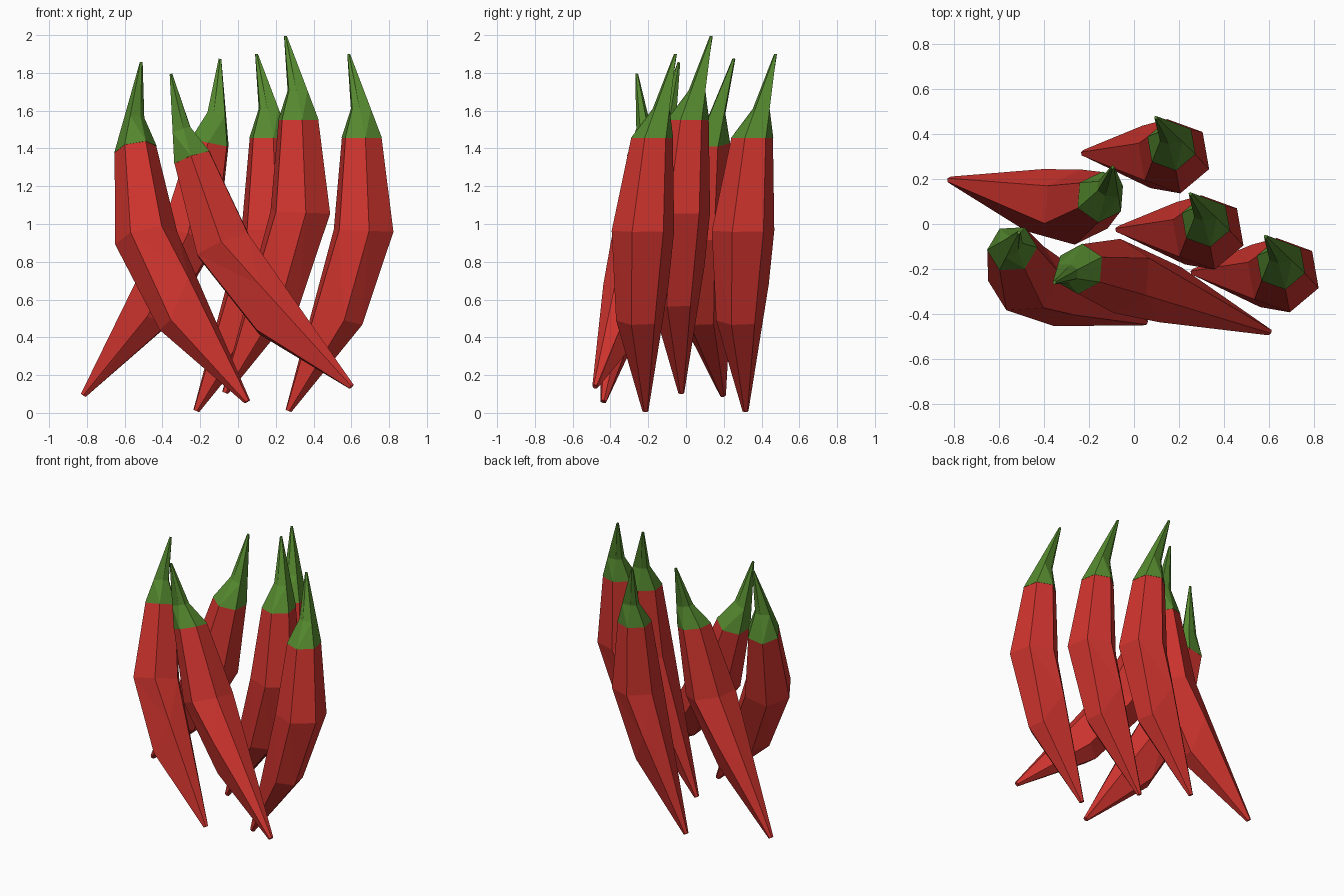
import bpy, bmesh, math
from mathutils import Vector, Matrix

if "Cube" in bpy.data.objects:
    bpy.data.objects.remove(bpy.data.objects["Cube"])


def material(name, rgb):
    m = bpy.data.materials.new(name)
    m.diffuse_color = (*rgb, 1)
    m.use_nodes = True
    m.node_tree.nodes["Principled BSDF"].inputs["Base Color"].default_value = m.diffuse_color
    return m


RED = material("pepper red", (0.62, 0.034, 0.027))
GREEN = material("stem green", (0.09, 0.25, 0.028))

# Model pepper: six-sided rings (centre x, y, z, radius, tilt), top to bottom
BODY = [(0.655, -0.18, 1.455, 0.112, 0), (0.665, -0.228, 0.965, 0.168, 0.04),
        (0.54, -0.247, 0.495, 0.125, 0.25), (0.267, -0.215, 0.01, 0.016, 0.4)]
STEM = [(0.586, -0.056, 1.90, 0.008, 0), (0.637, -0.135, 1.61, 0.042, 0),
        (0.655, -0.18, 1.455, 0.114, 0)]
# Corners that leave the ring: None puts them on a straight line between neighbours
BODY_FIX = {(2, 2): (0.525, -0.092, 0.68), (2, 3): None, (2, 4): None}
STEM_FIX = {(1, 0): None, (1, 1): None}
CAP = Vector((0.655, -0.18, 1.455))
TIP = Vector((0.267, -0.215, 0.01))
STEM_TIP = Vector((0.587, -0.058, 1.895))


def frame(cap, tip, stem):
    """Axes from the pepper's length and the lean of its stem."""
    z = (cap - tip).normalized()
    s = stem - cap
    x = (s - z * s.dot(z)).normalized()
    return Matrix((x, z.cross(x), z)).transposed()


def loft(name, rings, fixes, mat, rot, cap):
    pts = []
    for x, y, z, r, tilt in rings:
        angles = [math.radians(-20 + 60 * k) for k in range(6)]
        pts.append([Vector((x + r * math.cos(a), y + r * math.sin(a),
                            z - tilt * r * math.cos(a))) for a in angles])
    for (i, k), p in fixes.items():
        up, low = pts[i - 1][k], pts[i + 1][k]
        t = (up.z - rings[i][2]) / (up.z - low.z)
        pts[i][k] = Vector(p) if p else up.lerp(low, t)
    bm = bmesh.new()
    loops = [[bm.verts.new(rot @ (p - CAP) + cap) for p in ring] for ring in pts]
    for a, b in zip(loops, loops[1:]):
        for k in range(6):
            j = (k + 1) % 6
            bm.faces.new((a[k], b[k], b[j], a[j]))
    bm.faces.new(loops[0])
    bm.faces.new(loops[-1][::-1])
    bmesh.ops.triangulate(bm, faces=bm.faces)
    bmesh.ops.recalc_face_normals(bm, faces=bm.faces)
    me = bpy.data.meshes.new(name)
    bm.to_mesh(me)
    bm.free()
    me.materials.append(mat)
    bpy.context.collection.objects.link(bpy.data.objects.new(name, me))


def pepper(name, rot, cap):
    loft(name + "_body", BODY, BODY_FIX, RED, rot, cap)
    loft(name + "_stem", STEM, STEM_FIX, GREEN, rot, cap)


# Three upright peppers, copies of each other
for i, off in enumerate([(0, 0, 0), (-0.335, 0.19, 0.096), (-0.488, 0.53, 0)]):
    pepper(f"upright_pepper_{i + 1}", Matrix.Identity(3), CAP + Vector(off))

# Three leaning peppers: cap centre, pointed end, stem end
LEANING = [((-0.543, -0.11, 1.395), (0.055, -0.44, 0.045), (-0.51, -0.04, 1.84)),
           ((-0.24, -0.20, 1.345), (0.60, -0.48, 0.14), (-0.35, -0.27, 1.81)),
           ((-0.15, 0.12, 1.43), (-0.815, 0.195, 0.10), (-0.09, 0.25, 1.88))]
base = frame(CAP, TIP, STEM_TIP).transposed()
for i, pts in enumerate(LEANING):
    cap, tip, stem = map(Vector, pts)
    pepper(f"leaning_pepper_{i + 1}", frame(cap, tip, stem) @ base, cap)
